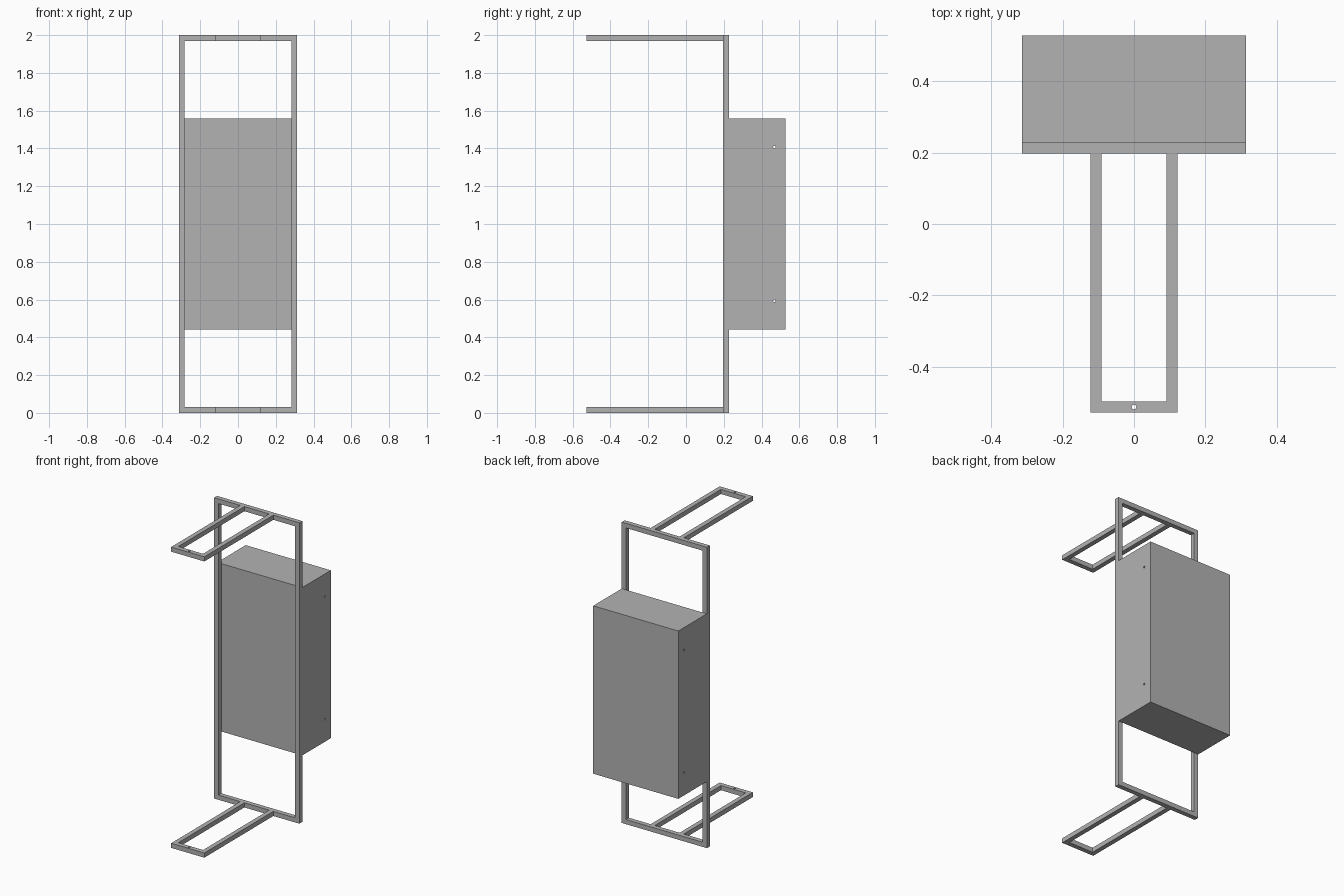
import bpy
import math

default = bpy.data.objects.get("Cube")
if default:
    bpy.data.objects.remove(default, do_unlink=True)

grey = bpy.data.materials.new("light grey metal")
grey.use_nodes = True
GREY = (0.45, 0.45, 0.45, 1)
grey.diffuse_color = GREY
grey.node_tree.nodes["Principled BSDF"].inputs["Base Color"].default_value = GREY

BAR = 0.031                    # bar thickness
W, D, H = 0.313, 0.528, 2.0    # half width, half depth, full height
POST_Y = 0.197                 # front plane of the upright frame
BACK_Y = POST_Y + BAR          # rear plane of the upright frame


def block(name, x, y, z):
    """Box from (min, max) ranges on each axis."""
    spans = (x, y, z)
    bpy.ops.mesh.primitive_cube_add(size=1, location=[sum(s) / 2 for s in spans])
    ob = bpy.context.object
    ob.name = name
    ob.scale = [s[1] - s[0] for s in spans]
    bpy.ops.object.transform_apply(location=False, rotation=False, scale=True)
    ob.data.materials.append(grey)
    return ob


def drill(name, location, depth, rotation=(0, 0, 0)):
    """Cylindrical cutter for a small hole."""
    bpy.ops.mesh.primitive_cylinder_add(vertices=24, radius=0.0065, depth=depth,
                                        location=location, rotation=rotation)
    ob = bpy.context.object
    ob.name = name
    ob.data.materials.append(grey)
    return ob


def cut(target, *cutters):
    """Subtract the cutters, then discard them."""
    bpy.context.view_layer.objects.active = target
    for cutter in cutters:
        cutter.hide_render = True
        mod = target.modifiers.new("cut", "BOOLEAN")
        mod.operation = "DIFFERENCE"
        mod.solver = "EXACT"
        mod.object = cutter
        bpy.ops.object.modifier_apply(modifier=mod.name)
        bpy.data.objects.remove(cutter, do_unlink=True)


# Upright rectangular frame
frame = block("upright_frame", (-W, W), (POST_Y, BACK_Y), (0, H))
cut(frame, block("frame_opening", (BAR - W, W - BAR), (0, D), (BAR, H - BAR)))

# Horizontal U-shaped arms at the bottom and top, each with a pin hole
ARM = 0.122
for name, z in (("lower_arm", 0), ("upper_arm", H - BAR)):
    arm = block(name, (-ARM, ARM), (-D, POST_Y), (z, z + BAR))
    cut(arm,
        block("arm_opening", (BAR - ARM, ARM - BAR), (BAR - D, D), (z - BAR, z + 2 * BAR)),
        drill("pin_hole", (0, BAR / 2 - D, z + BAR / 2), 4 * BAR))

# Cabinet behind the frame, with holes through both sides
cabinet = block("cabinet", (-W, W), (BACK_Y, D), (0.442, 1.558))
cut(cabinet, *[drill("side_hole", (0, 0.468, z), 1, (0, math.pi / 2, 0))
               for z in (0.593, 1.407)])
